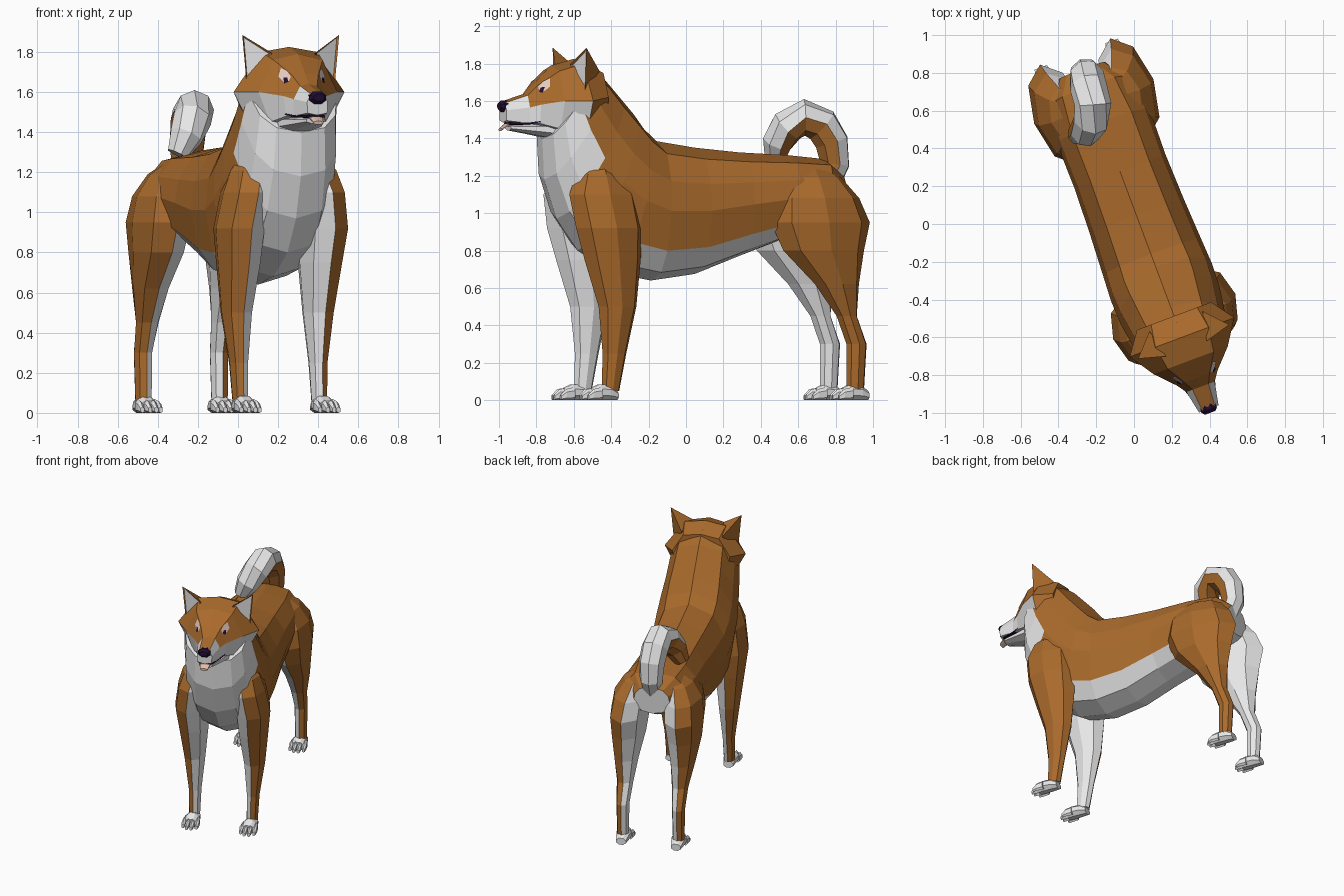
import bpy, bmesh, math
from mathutils import Vector, Matrix

if "Cube" in bpy.data.objects:
    bpy.data.objects.remove(bpy.data.objects["Cube"])

# Dog is built facing -y, then turned slightly about z
PLACE = Matrix.Translation((0.03, 0, 0)) @ Matrix.Rotation(math.radians(20.5), 4, 'Z')


def material(name, r, g, b):
    m = bpy.data.materials.new(name)
    m.diffuse_color = (r, g, b, 1)
    m.use_nodes = True
    m.node_tree.nodes["Principled BSDF"].inputs["Base Color"].default_value = m.diffuse_color
    return m


MATS = [material("ginger fur", 0.40, 0.145, 0.025),
        material("white fur", 0.80, 0.80, 0.80),
        material("dark plum", 0.015, 0.004, 0.03),
        material("pink tongue", 0.75, 0.50, 0.40),
        material("pale eye patch", 0.80, 0.62, 0.54)]
GINGER, WHITE, DARK, PINK, PALE = range(5)


def finish(name, bm):
    bm.transform(PLACE)
    mesh = bpy.data.meshes.new(name)
    bm.to_mesh(mesh)
    bm.free()
    for m in MATS:
        mesh.materials.append(m)
    ob = bpy.data.objects.new(name, mesh)
    bpy.context.collection.objects.link(ob)
    return ob


def loft(name, rings, rule):
    """Skin rings of points; rule(ring, segment, normal) gives the colour. Caps use ring -1 and 99."""
    bm = bmesh.new()
    vs = [[bm.verts.new(p) for p in r] for r in rings]
    n = len(rings[0])
    tags = []
    for i in range(len(vs) - 1):
        for j in range(n):
            k = (j + 1) % n
            tags.append((bm.faces.new((vs[i][j], vs[i][k], vs[i + 1][k], vs[i + 1][j])), i, j))
    tags.append((bm.faces.new(vs[0]), -1, 0))
    tags.append((bm.faces.new(vs[-1][::-1]), 99, 0))
    bmesh.ops.recalc_face_normals(bm, faces=bm.faces)
    for f, i, j in tags:
        f.material_index = rule(i, j, f.normal)
    return finish(name, bm)


def plain(c):
    return lambda i, j, n: c


def y_ring(x, y, z0, z1, hw, n=8):
    """Upright oval across the body axis."""
    zc, hz = (z0 + z1) / 2, (z1 - z0) / 2
    k = 1 / math.cos(math.pi / n)
    out = []
    for j in range(n):
        a = math.tau * (j + 0.5) / n
        out.append(Vector((x + hw * k * math.cos(a), y, max(0, zc + hz * k * math.sin(a)))))
    return out


# Torso, chest and neck: back point (y, z), underside point (y, z), half width
torso = [(.875, 1.21, .86, 1.00, .13), (.78, 1.29, .72, .93, .23), (.58, 1.31, .52, .85, .262),
         (.30, 1.325, .30, .77, .257), (.05, 1.35, .05, .675, .265), (-.17, 1.385, -.20, .64, .277),
         (-.24, 1.45, -.42, .68, .285), (-.30, 1.53, -.62, .80, .28), (-.38, 1.62, -.74, .97, .265),
         (-.465, 1.715, -.81, 1.18, .252), (-.56, 1.79, -.82, 1.40, .235)]
half = [0, 35, 65, 90, 125, 152]
angles = half + [180] + [360 - a for a in half[:0:-1]]


def torso_ring(y0, z0, y1, z1, hw):
    out = []
    for a in angles:
        t, s = (1 - math.cos(math.radians(a))) / 2, math.sin(math.radians(a))
        out.append(Vector((math.copysign(abs(s) ** 0.8, s) * hw, y0 + (y1 - y0) * t, z0 + (z1 - z0) * t)))
    return out


def torso_colour(i, j, n):
    if i in (-1, 99):
        return WHITE
    return WHITE if min(j, 11 - j) >= (3 if i >= 8 or i == 0 else 4) else GINGER


loft("torso_and_neck", [torso_ring(*s) for s in torso], torso_colour)

# Head: each section is y, then (x, z) from crown to chin
head = [(-.52, (0, 1.77), (.13, 1.75), (.21, 1.62), (.18, 1.45), (0, 1.42)),
        (-.64, (0, 1.825), (.15, 1.80), (.295, 1.60), (.20, 1.42), (0, 1.37)),
        (-.77, (0, 1.79), (.13, 1.76), (.21, 1.60), (.15, 1.45), (0, 1.41)),
        (-.87, (0, 1.69), (.07, 1.685), (.115, 1.58), (.10, 1.48), (0, 1.455)),
        (-.92, (0, 1.64), (.045, 1.63), (.08, 1.565), (.08, 1.48), (0, 1.475)),
        (-1.045, (0, 1.60), (.035, 1.59), (.055, 1.55), (.052, 1.495), (0, 1.485))]


def head_ring(y, *pts):
    return [Vector((x, y, z)) for x, z in pts] + [Vector((-x, y, z)) for x, z in pts[-2:0:-1]]


def head_colour(i, j, n):
    if i in (-1, 99):
        return GINGER if i < 0 else WHITE
    return GINGER if min(j, 7 - j) < (3, 2, 2, 2, 1)[i] else WHITE


loft("head", [head_ring(*s) for s in head], head_colour)

# Nose, mouth, jaw and tongue
loft("nose", [y_ring(0, -1.02, 1.545, 1.603, .042), y_ring(0, -1.05, 1.54, 1.603, .044),
              y_ring(0, -1.067, 1.555, 1.59, .03)], plain(DARK))
loft("mouth", [y_ring(0, -.82, 1.488, 1.505, .122), y_ring(0, -.92, 1.472, 1.490, .083),
               y_ring(0, -1.02, 1.468, 1.488, .050)], plain(DARK))
loft("lower_jaw", [y_ring(0, -.78, 1.40, 1.49, .12), y_ring(0, -.91, 1.425, 1.478, .079),
                   y_ring(0, -1.015, 1.443, 1.474, .046)], plain(WHITE))
loft("tongue", [y_ring(0, -.92, 1.468, 1.482, .03), y_ring(0, -1.03, 1.462, 1.478, .035),
                y_ring(0, -1.06, 1.438, 1.455, .026)], plain(PINK))


# Eyes: plates lying on the slanted face between brow and muzzle
def face_point(u, v, off, s):
    pt = lambda sec, k: Vector((head[sec][k][0], head[sec][0], head[sec][k][1]))
    p = pt(2, 2).lerp(pt(2, 3), v).lerp(pt(3, 2).lerp(pt(3, 3), v), u)
    p += Vector((.6, -.6, .5)).normalized() * off
    return Vector((p.x * s, p.y, p.z))


def plate(name, uv, off, s, c):
    bm = bmesh.new()
    f = bm.faces.new([bm.verts.new(face_point(u, v, off, s)) for u, v in uv])
    f.material_index = c
    f.normal_update()
    if f.normal.y > 0:
        f.normal_flip()
    finish(name, bm)


# Ears: pointed pyramids with an inset pale front
def ear(name, s):
    bm = bmesh.new()
    tip, inner, outer, back, low = [bm.verts.new((x * s, y, z)) for x, y, z in (
        (.258, -.665, 1.885), (.115, -.705, 1.795), (.235, -.665, 1.645), (.15, -.55, 1.76), (.13, -.60, 1.66))]
    front = bm.faces.new((tip, inner, outer))
    for tri in ((tip, back, inner), (tip, outer, back), (inner, back, low), (back, outer, low), (outer, inner, low)):
        bm.faces.new(tri)
    bmesh.ops.recalc_face_normals(bm, faces=bm.faces)
    bmesh.ops.inset_individual(bm, faces=[front], thickness=.016, depth=-.008)
    front.material_index = WHITE
    finish(name, bm)


# Legs: z, front y, rear y, inner x, outer x
front_leg = [(.05, -.56, -.46, .17, .25), (.25, -.555, -.42, .165, .258), (.50, -.58, -.365, .14, .295),
             (.75, -.66, -.34, .11, .325), (.92, -.71, -.335, .10, .345), (1.10, -.74, -.36, .08, .315),
             (1.21, -.69, -.43, .06, .28), (1.27, -.62, -.50, .05, .235)]
hind_leg = [(.05, .84, .94, .16, .245), (.30, .84, .955, .155, .25), (.45, .785, .90, .14, .26),
            (.62, .66, .91, .115, .295), (.80, .48, .94, .08, .325), (.95, .41, .975, .06, .337),
            (1.08, .43, .92, .05, .318), (1.19, .50, .83, .05, .25), (1.25, .58, .76, .05, .16)]


def leg_ring(s, z, y0, y1, x0, x1):
    return [Vector((s * ((x0 + x1) / 2 + (x1 - x0) / 2 * math.cos(a)),
                    (y0 + y1) / 2 + (y1 - y0) / 2 * math.sin(a), z))
            for a in [math.tau * j / 8 for j in range(8)]]


def paw(name, x, back):
    spec = [(0, .05, .035), (-.04, .08, .045), (-.10, .085, .050), (-.15, .06, .048)]
    loft(name, [y_ring(x, back + dy, 0, h, w) for dy, h, w in spec], plain(WHITE))
    for k, dx in enumerate((-.044, -.015, .015, .044)):
        reach = -.205 if k in (1, 2) else -.18
        loft(f"{name}_toe_{k + 1}", [y_ring(x + dx, back - .10, 0, .065, .014, 6),
                                     y_ring(x + dx * 1.1, back + reach + .03, 0, .055, .014, 6),
                                     y_ring(x + dx * 1.1, back + reach, 0, .028, .010, 6)], plain(WHITE))


for side, s in (("left", 1), ("right", -1)):
    rule = lambda i, j, n: GINGER if n.x * s > 0 or i == 99 else WHITE
    loft(f"front_leg_{side}", [leg_ring(s, *r) for r in front_leg], rule)
    loft(f"hind_leg_{side}", [leg_ring(s, *r) for r in hind_leg], rule)
    paw(f"front_paw_{side}", s * .21, -.475)
    paw(f"hind_paw_{side}", s * .20, .96)
    ear(f"ear_{side}", s)
    plate(f"eye_patch_{side}", [(.45, .06), (.75, 0), (1, .10), (.98, .34), (.78, .44), (.5, .36)], .004, s, PALE)
    plate(f"eye_{side}", [(.72, .30), (.88, .22), (1, .36), (.86, .50)], .007, s, DARK)

# Curled tail: x, y, z, radius; pale outside, ginger inside the curl
tail = [(.01, .80, 1.15, .07), (.01, .845, 1.26, .083), (.01, .828, 1.38, .094), (.0, .775, 1.47, .098),
        (-.01, .68, 1.512, .098), (-.05, .60, 1.465, .096), (-.10, .56, 1.38, .085), (-.145, .56, 1.29, .055)]
pts = [Vector(t[:3]) for t in tail]
rings = []
for i, p in enumerate(pts):
    d = (pts[min(i + 1, 7)] - pts[max(i - 1, 0)]).normalized()
    side = Vector((1, 0, 0))
    side = (side - d * side.dot(d)).normalized()
    out = side.cross(d)
    if out.dot(p - Vector((p.x, .70, 1.38))) < 0:
        out = -out
    rings.append([p + (side * math.cos(a) + out * math.sin(a)) * tail[i][3]
                  for a in [math.tau * j / 8 for j in range(8)]])
loft("tail", rings, lambda i, j, n: WHITE if i == 99 or (i >= 0 and j < 4) else GINGER)
